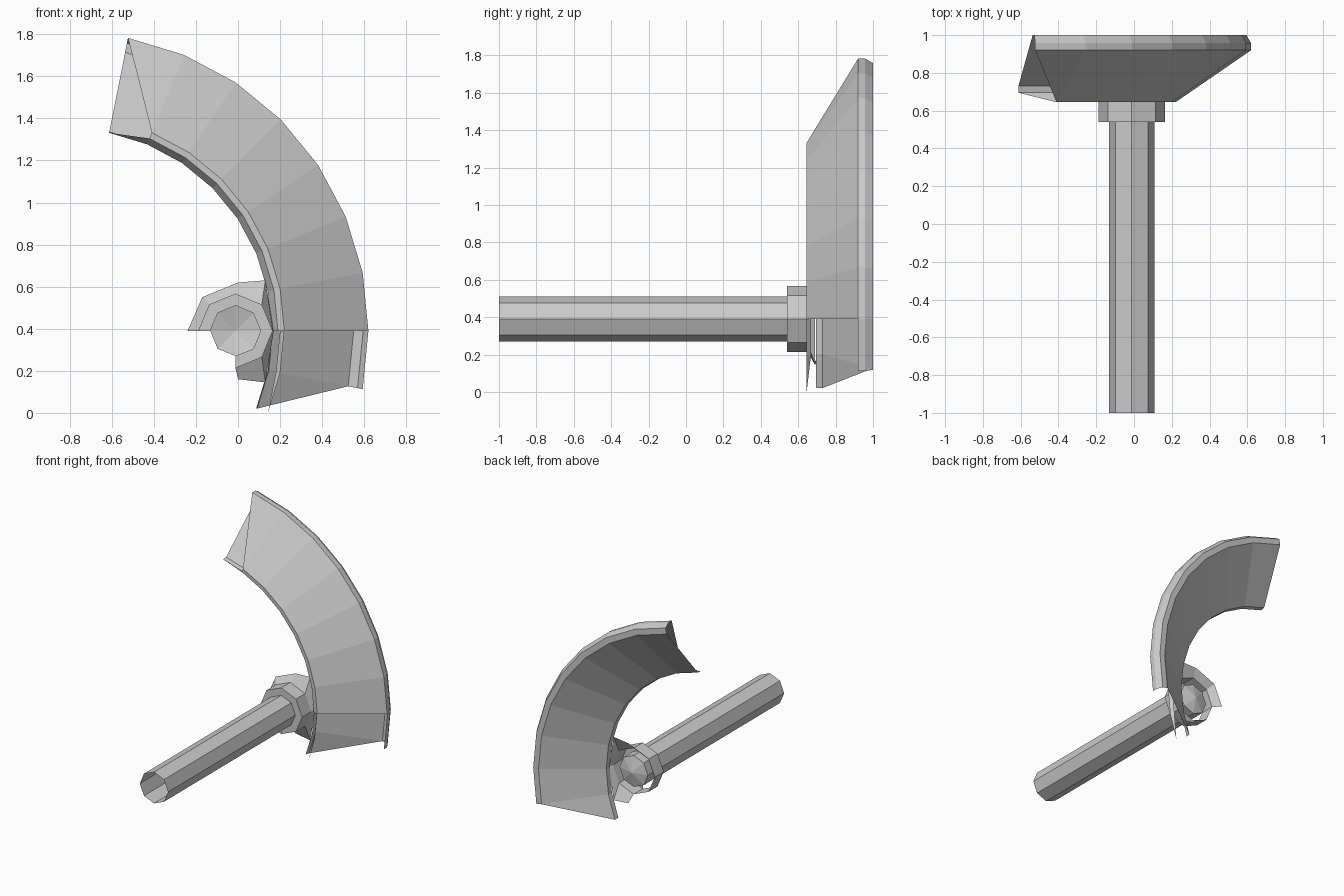
import bpy
from math import cos, sin, radians

if "Cube" in bpy.data.objects:
    bpy.data.objects.remove(bpy.data.objects["Cube"])

CX, CZ = -0.80, 0.39      # arc centre of the blade (axis along y)
TX, TZ = -0.012, 0.39     # axis of the tube
STEP = 11.25


def make(name, verts, faces):
    me = bpy.data.meshes.new(name)
    me.from_pydata(verts, [], faces)
    me.update()
    ob = bpy.data.objects.new(name, me)
    bpy.context.collection.objects.link(ob)
    return ob


def arc(prof, i):
    r, y = prof
    a = radians(STEP * i)
    return (CX + r * cos(a), y, CZ + r * sin(a))


def strip(name, p, q, i0, i1, extra=()):
    """Sheet swept between two profile points over arc steps i0..i1, plus end triangles."""
    v, f = [], []
    for i in range(i0, i1 + 1):
        v += [arc(p, i), arc(q, i)]
    for k in range(i1 - i0):
        f.append((2 * k, 2 * k + 1, 2 * k + 3, 2 * k + 2))
    for tri in extra:
        n = len(v)
        v += [arc(pt, i) for pt, i in tri]
        f.append((n, n + 1, n + 2))
    return make(name, v, f)


def ring(r, y):
    return [(TX + r * cos(radians(45 * k)), y, TZ + r * sin(radians(45 * k))) for k in range(8)]


def band(name, a, b, skip=()):
    faces = [(k, (k + 1) % 8, 8 + (k + 1) % 8, 8 + k) for k in range(8) if k not in skip]
    return make(name, a + b, faces)


# Curved blade: profile points (radius, y)
front_in, front_out = (1.02, 0.645), (1.42, 0.92)
rim_mid, rim_back, back_out = (1.42, 0.957), (1.395, 1.0), (1.35, 1.0)
back_in, rim_in, lip = (0.965, 0.73), (0.96, 0.695), (0.99, 0.647)

strip("blade_front", front_in, front_out, 0, 6,
      [((front_in, 6), (front_out, 6), (front_out, 7))])
strip("blade_rim", front_out, rim_mid, -1, 7)
strip("blade_rim_bevel", rim_mid, rim_back, -1, 7)
strip("blade_rim_back", rim_back, back_out, -1, 7)
strip("blade_back", back_out, back_in, -1, 7,
      [((back_out, -1), (back_in, -1), (back_in, -2))])
strip("blade_inner_edge", back_in, rim_in, -2, 7)
strip("blade_inner_bevel", rim_in, lip, 0, 6,
      [((rim_in, 6), (rim_in, 7), (lip, 6))])
strip("blade_lip", lip, front_in, 0, 6)
# Loose pointed lip below the front sheet
strip("blade_spike", front_in, (1.0, 0.668), -1, 0,
      [((front_in, -1), ((1.0, 0.668), -1), (front_in, -2))])

# Handle tube, open in front, with a shallow pointed end
band("handle_tube", ring(0.12, -1.0), ring(0.12, 0.65))
make("handle_end", ring(0.12, 0.65) + [(TX, 0.68, TZ)],
     [(k, (k + 1) % 8, 8) for k in range(8)])

# Collar, with the lower left quarter of its front open
band("collar_wall", ring(0.177, 0.54), ring(0.177, 0.65))
band("collar_front", ring(0.12, 0.54), ring(0.177, 0.54), skip=(4, 5))

# Flared flange joining collar and blade
outer = [(0.17, 0.69, 0.39), (0.13, 0.69, 0.63), (0.0, 0.70, 0.62), (-0.17, 0.70, 0.55),
         (-0.24, 0.70, 0.39), (-0.17, 0.70, 0.23), (0.0, 0.70, 0.16), (0.13, 0.69, 0.145)]
band("flange", ring(0.177, 0.65), outer, skip=(4, 5))
